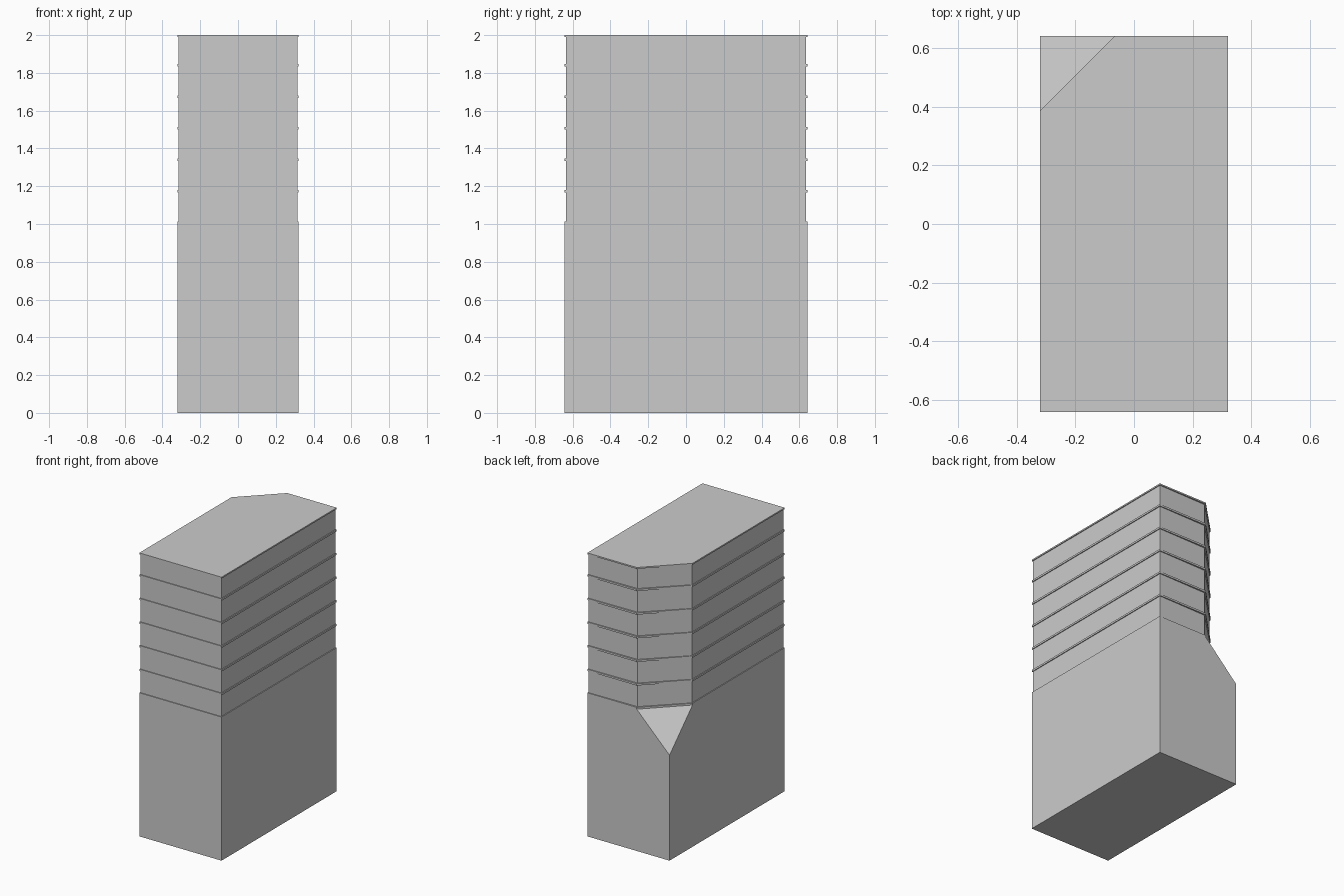
import bpy, bmesh
from mathutils import Vector

if "Cube" in bpy.data.objects:
    bpy.data.objects.remove(bpy.data.objects["Cube"])

HX, HY, CUT = 0.321, 0.642, 0.256   # half width, half depth, corner cut
INSET, LIP, BANDS = 0.006, 0.013, 6


def finish(bm, name):
    bmesh.ops.recalc_face_normals(bm, faces=bm.faces)
    mesh = bpy.data.meshes.new(name)
    bm.to_mesh(mesh)
    bm.free()
    obj = bpy.data.objects.new(name, mesh)
    bpy.context.collection.objects.link(obj)
    return obj


# Lower block: a box with its back left top corner sliced off
bm = bmesh.new()
bmesh.ops.create_cube(bm, size=1)
for v in bm.verts:
    v.co = Vector((v.co.x * 2 * HX, v.co.y * 2 * HY, v.co.z + 0.5))
cut = bmesh.ops.bisect_plane(
    bm, geom=bm.verts[:] + bm.edges[:] + bm.faces[:],
    plane_co=(-HX, HY - CUT, 1), plane_no=(-1, 1, 1), clear_outer=True)
edges = [e for e in cut["geom_cut"] if isinstance(e, bmesh.types.BMEdge)]
bmesh.ops.edgeloop_fill(bm, edges=edges)
top = [f for f in bm.faces if all(v.co.z > 0.999 for v in f.verts)]
bmesh.ops.delete(bm, geom=top, context="FACES_ONLY")
finish(bm, "lower_block")


def outline(inset, notch=0.0):
    x, y = HX - inset, HY - inset
    c = CUT - 0.586 * inset
    return [(-x, -y), (x, -y), (x, y), (-x + c, y - notch), (-x, y - c)]


# Upper walls: stacked rings, a thin lip at the foot of every band
outer, inner = outline(0), outline(INSET, 0.006)
levels = []
for i in range(BANDS):
    z = 1 + i / BANDS
    levels += [(outer, z), (outer, z + LIP), (inner, z + LIP)]
    levels.append((inner, z + 1 / BANDS if i < BANDS - 1 else 1.99))
levels += [(outer, 1.99), (outer, 2.0)]

bm = bmesh.new()
rings = [[bm.verts.new((x, y, z)) for x, y in ring] for ring, z in levels]
for a, b in zip(rings, rings[1:]):
    for i in range(5):
        j = (i + 1) % 5
        bm.faces.new((a[i], a[j], b[j], b[i]))
bm.faces.new(rings[-1])
finish(bm, "banded_upper_walls")
